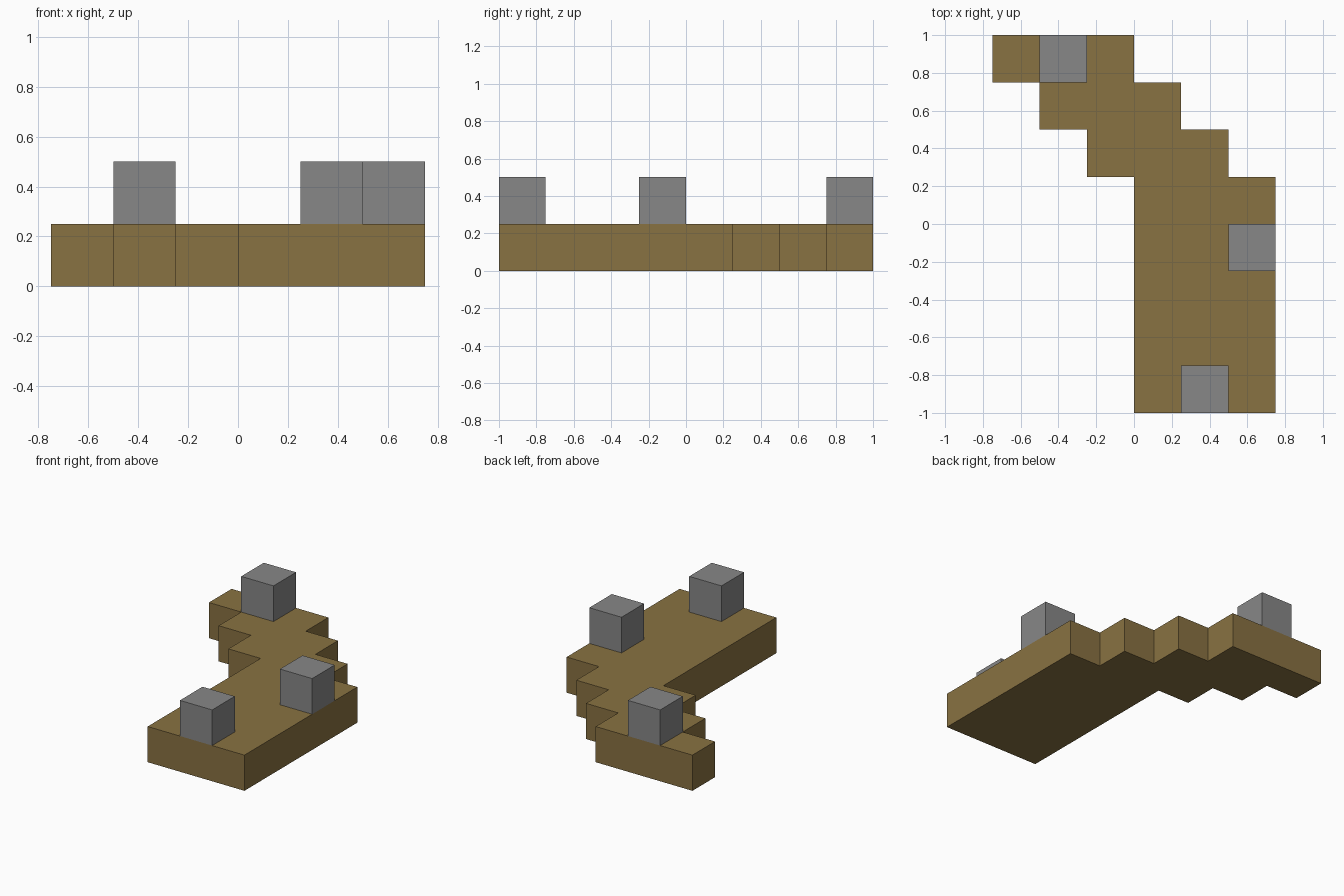
import bpy
import bmesh

cube = bpy.data.objects.get("Cube")
if cube:
    bpy.data.objects.remove(cube, do_unlink=True)

U = 0.25  # edge of one block


def make_material(name, rgb):
    mat = bpy.data.materials.new(name)
    mat.use_nodes = True
    color = (*rgb, 1.0)
    mat.diffuse_color = color
    mat.node_tree.nodes["Principled BSDF"].inputs["Base Color"].default_value = color
    return mat


def extruded(name, outline, bottom, height, mat):
    """Extrude a counter-clockwise outline, in block units, straight up."""
    bm = bmesh.new()
    base = bm.faces.new([bm.verts.new((x * U, y * U, bottom * U)) for x, y in outline])
    top = bmesh.ops.extrude_face_region(bm, geom=[base], use_keep_orig=True)["geom"]
    verts = [v for v in top if isinstance(v, bmesh.types.BMVert)]
    bmesh.ops.translate(bm, verts=verts, vec=(0, 0, height * U))
    bmesh.ops.recalc_face_normals(bm, faces=bm.faces)
    mesh = bpy.data.meshes.new(name)
    bm.to_mesh(mesh)
    bm.free()
    mesh.materials.append(mat)
    obj = bpy.data.objects.new(name, mesh)
    bpy.context.collection.objects.link(obj)
    return obj


brown = make_material("earth brown", (0.25, 0.168, 0.054))
grey = make_material("stone grey", (0.242, 0.242, 0.242))

# Stepped platform: a straight run, then stairs in plan on both edges
right_edge = [(3, -4), (3, 1)]
left_edge = [(0, 1), (0, -4)]
for i in range(1, 4):
    right_edge += [(3 - i, i), (3 - i, i + 1)]
    left_edge = [(-i, i + 1), (-i, i)] + left_edge
extruded("platform", right_edge + left_edge, 0, 1, brown)

# Single blocks standing on the platform, by their lower left corner
for name, x, y in (("front_block", 1, -4), ("side_block", 2, -1), ("back_block", -2, 3)):
    extruded(name, [(x, y), (x + 1, y), (x + 1, y + 1), (x, y + 1)], 1, 1, grey)
